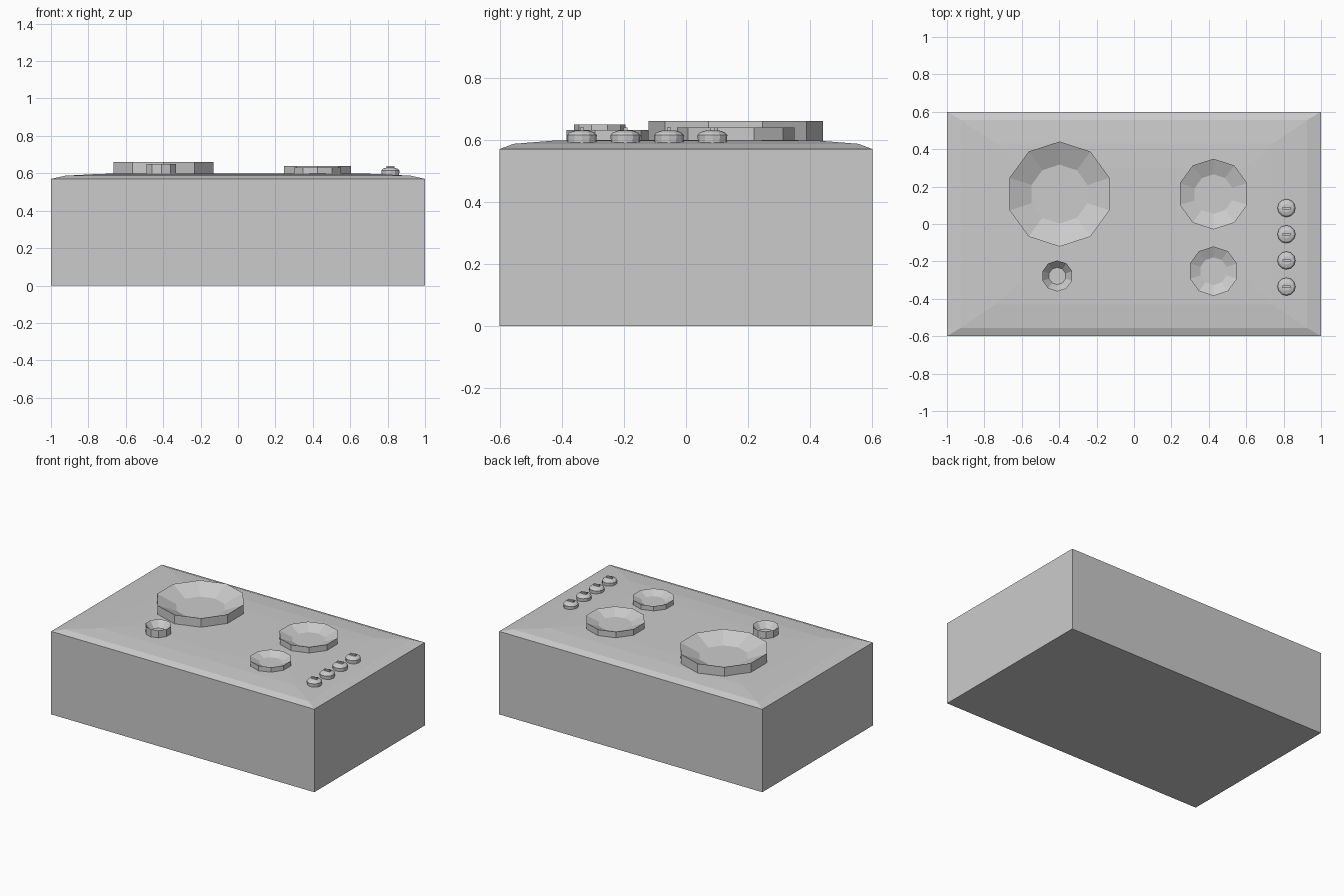
import bpy, bmesh, math

if "Cube" in bpy.data.objects:
    bpy.data.objects.remove(bpy.data.objects["Cube"])

def finish(name, bm):
    bmesh.ops.recalc_face_normals(bm, faces=bm.faces)
    me = bpy.data.meshes.new(name)
    bm.to_mesh(me)
    bm.free()
    ob = bpy.data.objects.new(name, me)
    bpy.context.collection.objects.link(ob)
    return ob

def loft(name, rings):
    """Skin equal-length rings of points and cap both ends."""
    bm = bmesh.new()
    loops = [[bm.verts.new(p) for p in ring] for ring in rings]
    for a, b in zip(loops, loops[1:]):
        n = len(a)
        for i in range(n):
            j = (i + 1) % n
            bm.faces.new((a[i], a[j], b[j], b[i]))
    bm.faces.new(loops[0][::-1])
    bm.faces.new(loops[-1])
    return finish(name, bm)

def rect(x, y, z):
    return [(-x, -y, z), (x, -y, z), (x, y, z), (-x, y, z)]

def turned(name, cx, cy, profile, sides):
    """Straight-sided lathe with a corner pointing along y."""
    rings = []
    for r, z in profile:
        rings.append([(cx + r * math.sin(2 * math.pi * i / sides),
                       cy + r * math.cos(2 * math.pi * i / sides), z)
                      for i in range(sides)])
    return loft(name, rings)

# Cabinet block with a gently crowned top
loft("stove_body", [rect(1, 0.6, 0), rect(1, 0.6, 0.57),
                    rect(0.925, 0.555, 0.587), rect(0.74, 0.43, 0.597),
                    rect(0.6, 0.3, 0.6)])

# Ten-sided dished burners: centre, radius, rim height
burners = {
    "burner_back_left": (-0.398, 0.16, 0.281, 0.661),
    "burner_front_left": (-0.41, -0.278, 0.083, 0.65),
    "burner_back_right": (0.425, 0.16, 0.189, 0.64),
    "burner_front_right": (0.425, -0.252, 0.132, 0.632),
}
for name, (x, y, r, top) in burners.items():
    turned(name, x, y, [(r, 0.585), (r, top), (r * 0.56, 0.606)], 10)

# Row of control knobs, each with a grip ridge
for i in range(4):
    x, y = 0.815, 0.085 - 0.14 * i
    turned(f"knob_{i + 1}", x, y,
           [(0.046, 0.585), (0.048, 0.615), (0.04, 0.624), (0.022, 0.63)], 12)
    bm = bmesh.new()
    bmesh.ops.create_cube(bm, size=1)
    bmesh.ops.scale(bm, verts=bm.verts, vec=(0.044, 0.013, 0.02))
    bmesh.ops.translate(bm, verts=bm.verts, vec=(x, y, 0.629))
    finish(f"knob_ridge_{i + 1}", bm)
